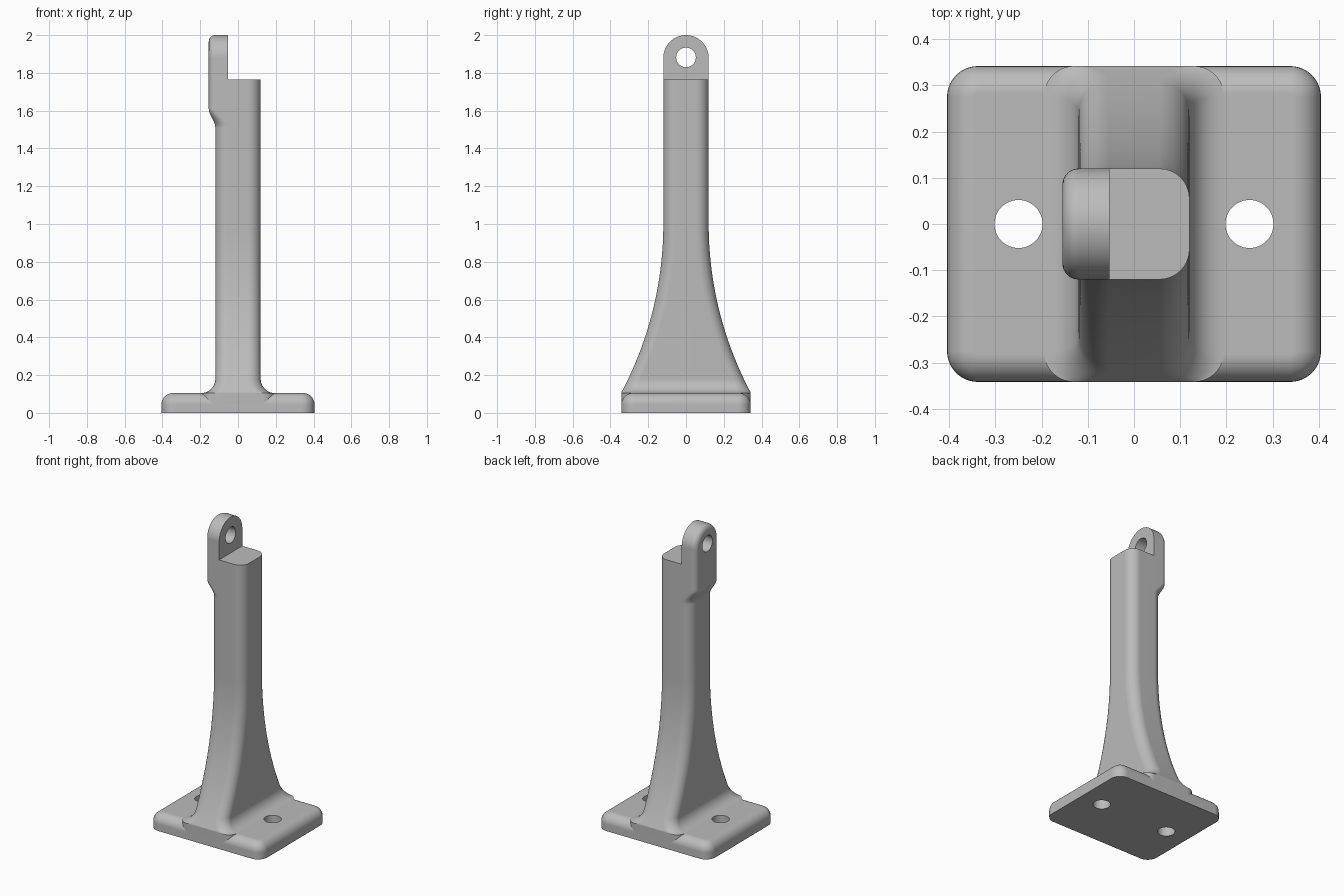
import bpy, bmesh
from math import sin, cos, pi, sqrt
from mathutils import Matrix

cube = bpy.data.objects.get("Cube")
if cube:
    bpy.data.objects.remove(cube)

GREY = (0.5, 0.5, 0.5, 1)
grey = bpy.data.materials.new("plain grey")
grey.use_nodes = True
grey.diffuse_color = GREY
grey.node_tree.nodes["Principled BSDF"].inputs["Base Color"].default_value = GREY

SHOULDER, PLATE_TOP, HALF, DEPTH = 1.765, 0.105, 0.12, 0.342
HOLE = 0.052


def loft(name, rings):
    """Skin a stack of equal-length point rings and cap both ends."""
    bm = bmesh.new()
    rows = [[bm.verts.new(p) for p in ring] for ring in rings]
    n = len(rows[0])
    for a, b in zip(rows, rows[1:]):
        for i in range(n):
            j = (i + 1) % n
            bm.faces.new((a[i], a[j], b[j], b[i]))
    bm.faces.new(rows[0][::-1])
    bm.faces.new(rows[-1])
    bmesh.ops.recalc_face_normals(bm, faces=bm.faces)
    mesh = bpy.data.meshes.new(name)
    bm.to_mesh(mesh)
    bm.free()
    mesh.materials.append(grey)
    obj = bpy.data.objects.new(name, mesh)
    bpy.context.collection.objects.link(obj)
    return obj


def rounded_rect(x0, x1, hy, r_left, r_right, z, steps=10):
    corners = [(x1, hy, r_right, 0), (x0, hy, r_left, 1),
               (x0, -hy, r_left, 2), (x1, -hy, r_right, 3)]
    ring = []
    for x, y, r, quarter in corners:
        cx = x - r if x == x1 else x + r
        cy = y - r if y > 0 else y + r
        for i in range(steps + 1):
            a = (quarter + i / steps) * pi / 2
            ring.append((cx + r * cos(a), cy + r * sin(a), z))
    return ring


def drill(obj, centre, axis):
    """Cut a round through-hole with a hidden cylinder."""
    bm = bmesh.new()
    turn = Matrix.Rotation(pi / 2, 4, "Y") if axis == "X" else Matrix()
    bmesh.ops.create_cone(bm, cap_ends=True, segments=48, radius1=HOLE, radius2=HOLE,
                          depth=0.6, matrix=Matrix.Translation(centre) @ turn)
    mesh = bpy.data.meshes.new("hole_cutter")
    bm.to_mesh(mesh)
    bm.free()
    mesh.materials.append(grey)
    cutter = bpy.data.objects.new("hole_cutter", mesh)
    bpy.context.collection.objects.link(cutter)
    cutter.hide_render = True
    cutter.hide_set(True)
    cutter.display_type = "WIRE"
    cut = obj.modifiers.new("hole", "BOOLEAN")
    cut.object, cut.operation, cut.solver = cutter, "DIFFERENCE", "EXACT"


def quarter_round(r, steps=8):
    """(inset, rise) pairs of a convex edge rounding."""
    return [(r * (1 - cos(i / steps * pi / 2)), r * sin(i / steps * pi / 2))
            for i in range(steps + 1)]


# Base plate with rounded corners and top edge
edge = 0.06
plate_rings = [rounded_rect(-0.405, 0.405, DEPTH, 0.067, 0.067, 0)]
for inset, rise in quarter_round(edge):
    plate_rings.append(rounded_rect(-0.405 + inset, 0.405 - inset, DEPTH - inset,
                                    0.067 - inset, 0.067 - inset, PLATE_TOP - edge + rise))
plate = loft("base_plate", plate_rings)
for side in (-1, 1):
    drill(plate, (side * 0.25, 0, 0), "Z")


# Column: foot fillet, flare front to back, then a step out on the right side
def column_ring(z):
    fillet, flare_r, flare_top = 0.075, 1.9, 1.0
    hx, hy = HALF, HALF
    t = max(z - PLATE_TOP, 0)
    if t < fillet:
        hx += fillet - sqrt(fillet ** 2 - (fillet - t) ** 2)
    if z < flare_top:
        drop = flare_top - max(z, PLATE_TOP)
        hy = min(DEPTH, hy + flare_r - sqrt(flare_r ** 2 - drop ** 2))
    s = min(max((z - 1.51) / 0.1, 0), 1)
    step = s * s * (3 - 2 * s)
    return rounded_rect(-hx - 0.035 * step, hx, hy, 0.065 - 0.03 * step, 0.065, z)


heights = [0.01]
heights += [PLATE_TOP + 0.075 * (1 - cos(i / 10 * pi / 2)) for i in range(11)]
heights += [0.18 + 0.82 * i / 24 for i in range(1, 25)]
heights += [1.51 + 0.1 * i / 12 for i in range(13)] + [SHOULDER]
column = loft("column", [column_ring(z) for z in heights])


# Lug: round-topped tab with a soft outer edge
def lug_ring(x, w, steps=32):
    arc = [(x, w * cos(i / steps * pi), 1.88 + w * sin(i / steps * pi))
           for i in range(steps + 1)]
    return arc + [(x, -w, SHOULDER), (x, w, SHOULDER)]


lug_rings = [lug_ring(-0.053, HALF)]
lug_rings += [lug_ring(-0.12 - rise, HALF - inset) for inset, rise in quarter_round(0.035)]
lug = loft("lug", lug_rings)
drill(lug, (-0.1, 0, 1.882), "X")

# Smooth shading with crisp edges
for obj in (plate, column, lug):
    bpy.ops.object.select_all(action="DESELECT")
    obj.select_set(True)
    bpy.context.view_layer.objects.active = obj
    for mod in list(obj.modifiers):
        bpy.ops.object.modifier_apply(modifier=mod.name)
    bpy.ops.object.shade_smooth_by_angle(angle=pi / 6)
    weighted = obj.modifiers.new("even shading", "WEIGHTED_NORMAL")
    weighted.keep_sharp = True
